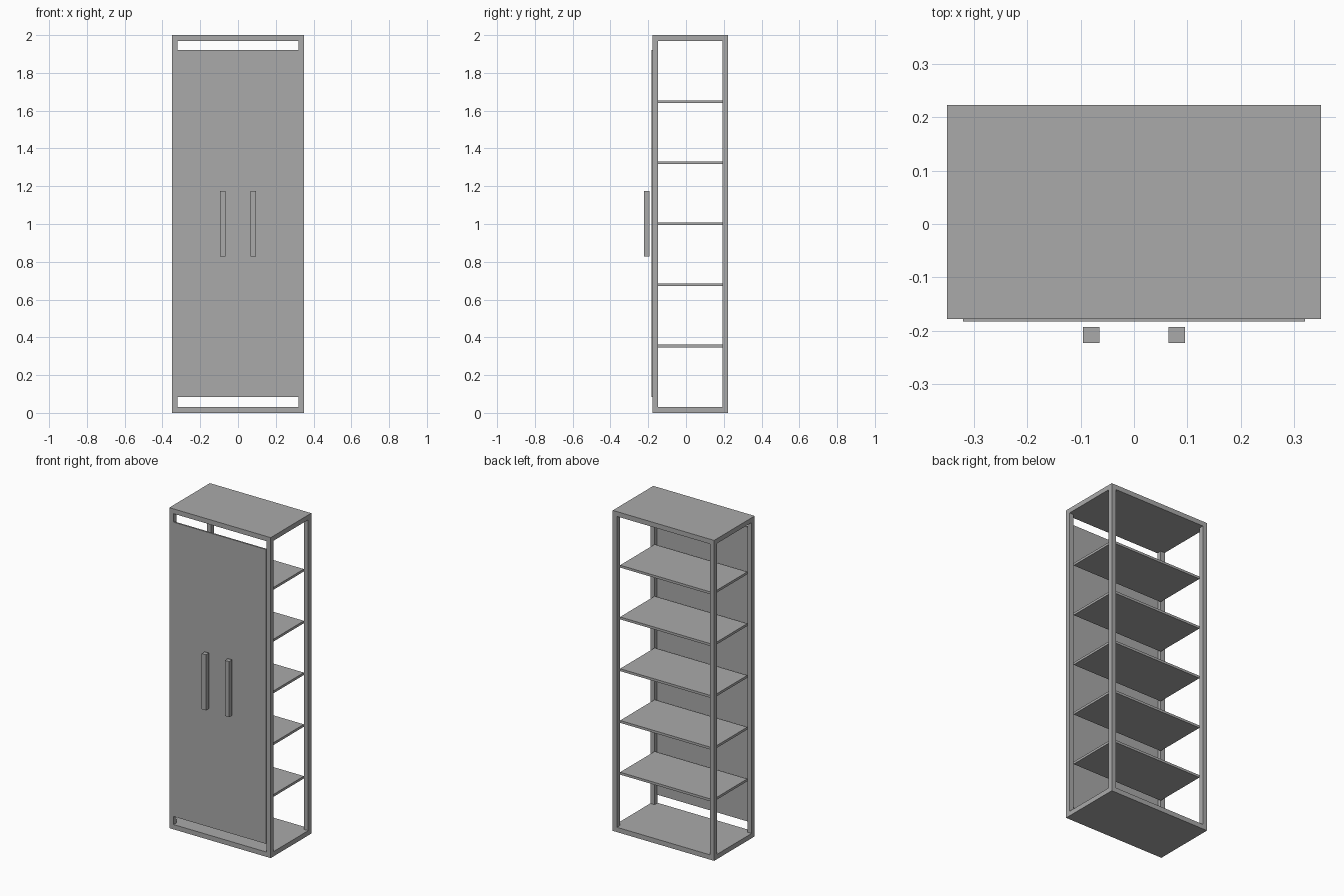
import bpy
import bmesh
from mathutils import Vector

if "Cube" in bpy.data.objects:
    bpy.data.objects.remove(bpy.data.objects["Cube"], do_unlink=True)

# Single plain grey finish
grey = bpy.data.materials.new("plain_grey")
grey.use_nodes = True
grey.diffuse_color = (0.4, 0.4, 0.4, 1)
grey.node_tree.nodes["Principled BSDF"].inputs["Base Color"].default_value = (0.4, 0.4, 0.4, 1)


def box(name, low, high):
    """Add a box that spans two opposite corners."""
    low, high = Vector(low), Vector(high)
    mesh = bpy.data.meshes.new(name)
    bm = bmesh.new()
    bmesh.ops.create_cube(bm, size=1)
    bmesh.ops.scale(bm, vec=high - low, verts=bm.verts)
    bm.to_mesh(mesh)
    bm.free()
    mesh.materials.append(grey)
    obj = bpy.data.objects.new(name, mesh)
    obj.location = (low + high) / 2
    bpy.context.collection.objects.link(obj)
    return obj


W = 0.35                        # half width
FRONT, BACK = -0.1775, 0.2225   # cabinet depth
H = 2.0
T = 0.03                        # frame thickness

# Base and top slabs
box("base_panel", (-W, FRONT, 0), (W, BACK, T))
box("top_panel", (-W, FRONT, H - T), (W, BACK, H))

# Four corner posts
for side, x in (("right", -W), ("left", W - T)):
    for end, y in (("front", FRONT), ("back", BACK - T)):
        box(f"{end}_{side}_post", (x, y, T), (x + T, y + T, H - T))

# Five shelves, evenly spaced inside the frame
for i in range(5):
    z = 0.355 + 0.323 * i
    box(f"shelf_{i + 1}", (T - W, FRONT + T, z - 0.0075), (W - T, BACK - T, z + 0.0075))

# Thin front door panel, open above and below
box("door_panel", (T - W, FRONT - 0.005, 0.083), (W - T, FRONT + 0.005, 1.92))

# Pair of upright handles in front of the door
for side, x in (("right", -0.08), ("left", 0.08)):
    box(f"{side}_handle", (x - 0.015, FRONT - 0.045, 0.828), (x + 0.015, FRONT - 0.015, 1.175))
